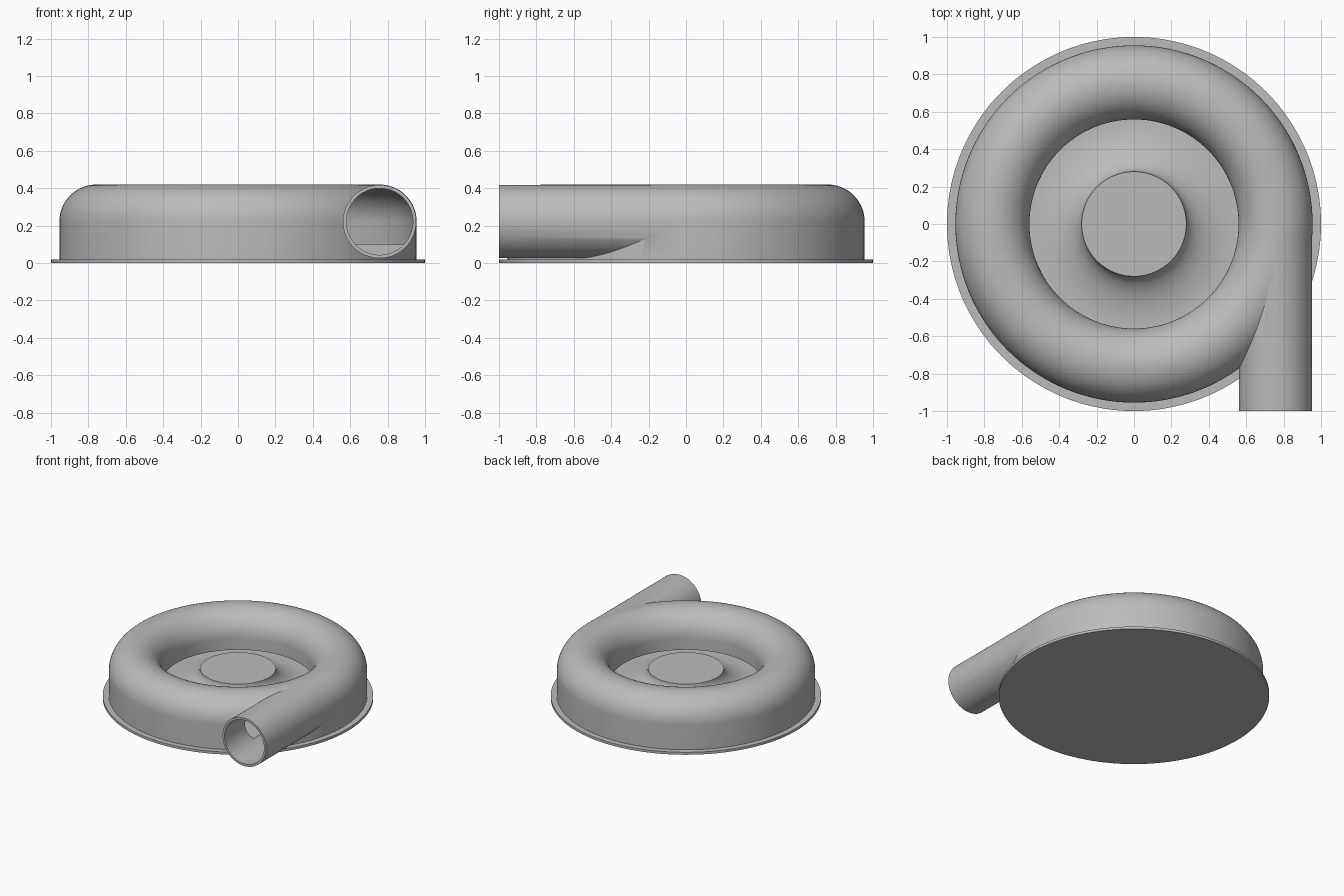
import bpy, bmesh, math
from mathutils import Matrix, Vector

cube = bpy.data.objects.get("Cube")
if cube:
    bpy.data.objects.remove(cube, do_unlink=True)

grey = bpy.data.materials.new("plain_grey")
grey.use_nodes = True
colour = (0.5, 0.5, 0.5, 1)
grey.diffuse_color = colour
grey.node_tree.nodes["Principled BSDF"].inputs["Base Color"].default_value = colour

RING, TUBE, MID, WALL = 0.757, 0.198, 0.222, 0.018


def add_object(name, bm):
    bmesh.ops.recalc_face_normals(bm, faces=bm.faces)
    mesh = bpy.data.meshes.new(name)
    bm.to_mesh(mesh)
    bm.free()
    mesh.materials.append(grey)
    obj = bpy.data.objects.new(name, mesh)
    bpy.context.collection.objects.link(obj)
    return obj


def arc(r, z, rx, rz, start, end, n=24):
    angles = [math.radians(start + (end - start) * i / n) for i in range(n + 1)]
    return [(r + rx * math.cos(a), z + rz * math.sin(a)) for a in angles]


def revolve(name, profile, steps=144):
    """Turn a closed (radius, height) outline around the z axis."""
    bm = bmesh.new()
    verts = [bm.verts.new((r, 0, z)) for r, z in profile]
    edges = [bm.edges.new((a, b)) for a, b in zip(verts, verts[1:] + verts[:1])
             if a.co.x > 0 or b.co.x > 0]
    bmesh.ops.spin(bm, geom=verts + edges, cent=(0, 0, 0), axis=(0, 0, 1),
                   angle=math.tau, steps=steps, use_merge=True)
    bmesh.ops.remove_doubles(bm, verts=bm.verts, dist=0.00001)
    return add_object(name, bm)


def pipe(name, radius, front, back):
    bm = bmesh.new()
    place = (Matrix.Translation(Vector((RING, (front + back) / 2, MID)))
             @ Matrix.Rotation(math.pi / 2, 4, "X"))
    bmesh.ops.create_cone(bm, cap_ends=True, segments=72, radius1=radius,
                          radius2=radius, depth=back - front, matrix=place)
    return add_object(name, bm)


def smooth(obj):
    bpy.ops.object.select_all(action="DESELECT")
    obj.select_set(True)
    bpy.context.view_layer.objects.active = obj
    bpy.ops.object.shade_smooth_by_angle(angle=math.radians(30))


# Flat mounting plate
plate = revolve("base_plate", [(0, 0), (1, 0), (1, 0.02), (0, 0.02)])

# Flared hub in the middle of the inlet
hub = revolve("impeller_hub", [(0, 0.05), (0.57, 0.05), (0.57, 0.1)]
              + arc(0.56, 0.24, 0.28, 0.14, 270, 180) + [(0, 0.24)])

# Rounded ring housing with a central well
housing = revolve("volute_housing", [(0, 0.01), (RING + TUBE, 0.01)]
                  + arc(RING, MID, TUBE, TUBE, 0, 180, 40)
                  + [(RING - TUBE, 0.098), (0, 0.098)])

# Tangential outlet, ring-shaped chamber and outlet bore
outlet = pipe("outlet_pipe", TUBE - 0.002, -1, 0.004)
inner = TUBE - WALL
chamber = revolve("chamber_cutter", [(0.55, 0.1), (RING + inner, 0.1)]
                  + arc(RING, MID, inner, inner, 0, 180, 40)
                  + [(RING - inner, 0.13), (0.55, 0.13)])
bore = pipe("bore_cutter", inner - 0.002, -1.1, 0.002)

for tool, operation in ((outlet, "UNION"), (chamber, "DIFFERENCE"), (bore, "DIFFERENCE")):
    mod = housing.modifiers.new(tool.name, "BOOLEAN")
    mod.object, mod.operation, mod.solver = tool, operation, "EXACT"

# Bake the cuts and remove the helpers
graph = bpy.context.evaluated_depsgraph_get()
housing_mesh = bpy.data.meshes.new_from_object(housing.evaluated_get(graph))
housing.modifiers.clear()
housing.data = housing_mesh
for tool in (outlet, chamber, bore):
    bpy.data.objects.remove(tool, do_unlink=True)

for part in (plate, hub, housing):
    smooth(part)
